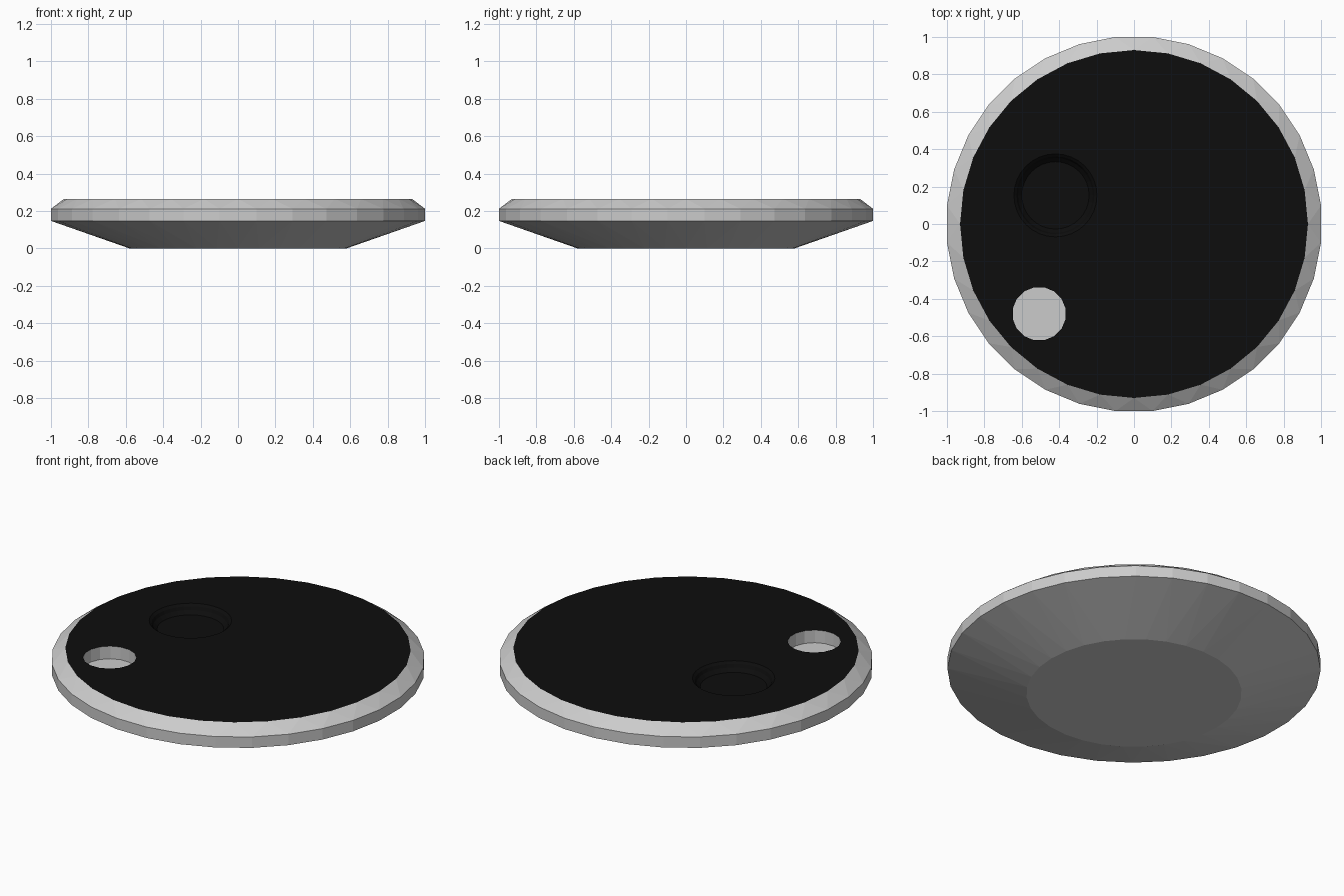
import bpy, bmesh
from math import pi, sin, cos

if "Cube" in bpy.data.objects:
    bpy.data.objects.remove(bpy.data.objects["Cube"])

black = bpy.data.materials.new("black")
black.diffuse_color = (0.004, 0.004, 0.004, 1)
black.use_nodes = True
black.node_tree.nodes["Principled BSDF"].inputs["Base Color"].default_value = black.diffuse_color
HALF = pi / 32


def ring(bm, r, z, n=32, c=(0, 0), phase=0.0):
    return [bm.verts.new((c[0] + r * cos(phase + 2 * pi * i / n),
                          c[1] + r * sin(phase + 2 * pi * i / n), z)) for i in range(n)]


def bridge(bm, a, b):
    n = len(a)
    for i in range(n):
        bm.faces.new((a[i], a[(i + 1) % n], b[(i + 1) % n], b[i]))


def bridge_zigzag(bm, a, b):
    # b is turned half a step ahead of a
    n = len(a)
    for i in range(n):
        j = (i + 1) % n
        bm.faces.new((a[i], a[j], b[i]))
        bm.faces.new((a[j], b[j], b[i]))


def finish(bm, name, mat=None):
    me = bpy.data.meshes.new(name)
    bm.to_mesh(me)
    bm.free()
    ob = bpy.data.objects.new(name, me)
    bpy.context.collection.objects.link(ob)
    if mat:
        me.materials.append(mat)
    return ob


R = 1 / cos(HALF)
TOP = 0.265
HOLE, HOLE_R = (-0.507, -0.48), 0.144
DISH, DISH_R = (-0.42, 0.153), 0.222

# Grey body: base, sloping underside, rim and chamfer
bm = bmesh.new()
base = ring(bm, 0.58, 0)
low = ring(bm, R, 0.147, phase=HALF)
high = ring(bm, R, 0.212, phase=HALF)
edge = ring(bm, 0.93, TOP)
bm.faces.new(base[::-1])
bridge_zigzag(bm, base, low)
bridge(bm, low, high)
bridge_zigzag(bm, edge, high)
bmesh.ops.recalc_face_normals(bm, faces=bm.faces)
finish(bm, "body")

# Black top with two round openings
bm = bmesh.new()
edges = []
for loop in (ring(bm, 0.93, TOP), ring(bm, HOLE_R, TOP, 16, HOLE, pi / 16),
             ring(bm, DISH_R, TOP, 32, DISH)):
    edges += [bm.edges.new((loop[i - 1], loop[i])) for i in range(len(loop))]
bmesh.ops.triangle_fill(bm, edges=edges, use_beauty=True, normal=(0, 0, 1))
for f in bm.faces:
    f.normal_update()
    if f.normal.z < 0:
        f.normal_flip()
finish(bm, "top_surface", black)


def pocket(name, c, n, profile, mat=None, phase=0.0):
    bm = bmesh.new()
    rings = [ring(bm, r, z, n, c, phase) for r, z in profile]
    for a, b in zip(rings, rings[1:]):
        bridge(bm, b, a)
        # walls face the pocket's axis
    bm.faces.new(rings[-1])
    for f in bm.faces:
        f.normal_update()
        mid = f.calc_center_median()
        out = f.normal.x * (c[0] - mid.x) + f.normal.y * (c[1] - mid.y) + f.normal.z
        if out < 0:
            f.normal_flip()
    finish(bm, name, mat)


# Grey straight hole and black stepped dish
pocket("round_hole", HOLE, 16, [(HOLE_R, TOP), (HOLE_R, 0.19)], phase=pi / 16)
pocket("round_dish", DISH, 32,
       [(DISH_R, TOP), (0.208, 0.253), (0.2, 0.235), (0.18, 0.215)], black)
